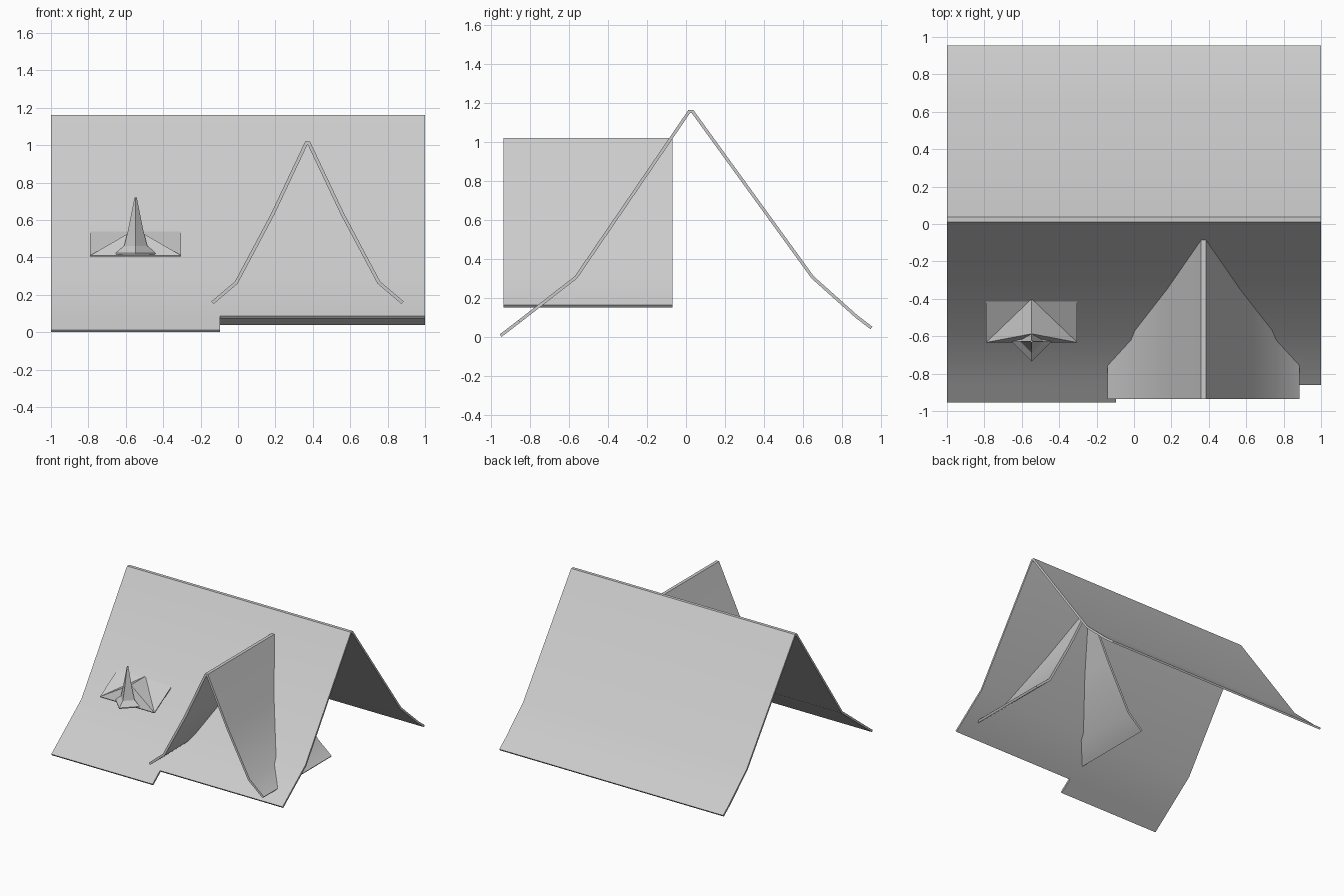
import bpy, bmesh, math

if "Cube" in bpy.data.objects:
    bpy.data.objects.remove(bpy.data.objects["Cube"])


def finish(name, bm, thickness=0.0, angle=28):
    """Turn a bmesh into an object, optionally thickened inward."""
    me = bpy.data.meshes.new(name)
    bm.to_mesh(me)
    bm.free()
    ob = bpy.data.objects.new(name, me)
    bpy.context.collection.objects.link(ob)
    bpy.ops.object.select_all(action='DESELECT')
    ob.select_set(True)
    bpy.context.view_layer.objects.active = ob
    if thickness:
        mod = ob.modifiers.new("thickness", 'SOLIDIFY')
        mod.thickness = thickness
        mod.offset = -1
        mod.use_even_offset = True
        bpy.ops.object.modifier_apply(modifier=mod.name)
    bpy.ops.object.shade_smooth_by_angle(angle=math.radians(angle))
    return ob


def sheet(name, profile, stations, along, thickness, skip=()):
    """Sweep an open profile along x or y; skip holds (row, column) cells left out."""
    bm = bmesh.new()
    grid = [[bm.verts.new((s, p, z) if along == 'x' else (p, s, z)) for s in stations]
            for p, z in profile]
    for i in range(len(profile) - 1):
        for j in range(len(stations) - 1):
            if (i, j) in skip:
                continue
            quad = [grid[i][j], grid[i][j + 1], grid[i + 1][j + 1], grid[i + 1][j]]
            bm.faces.new(quad if along == 'x' else quad[::-1])
    bmesh.ops.delete(bm, geom=[v for v in bm.verts if not v.link_faces], context='VERTS')
    return finish(name, bm, thickness)


# Main roof: flared eaves, right part of the front eave cut shorter
main_profile = [(-0.955, 0.013), (-0.86, 0.086), (-0.57, 0.311), (0.012, 1.163),
                (0.038, 1.163), (0.655, 0.311), (0.88, 0.11), (0.955, 0.053)]
sheet("main_roof", main_profile, [-1, -0.095, 1], 'x', 0.016, skip={(0, 1)})

# Front cross gable running through the front slope
cx = 0.372
half = [(0.514, 0.165), (0.388, 0.272), (0.195, 0.635), (0.013, 1.02)]
gable_profile = [(cx - d, z) for d, z in half] + [(cx + d, z) for d, z in reversed(half)]
sheet("cross_gable_roof", gable_profile, [-0.935, -0.07], 'y', 0.018)

# Dormer: sloping skirt with a small hipped roof on top
dx, hw = -0.547, 0.243
sheet("dormer_skirt", [(-0.633, 0.411), (-0.405, 0.545)], [dx - hw, dx + hw], 'x', 0.008)

bm = bmesh.new()
L, R, A, B = [bm.verts.new(c) for c in ((dx - hw, -0.633, 0.411), (dx + hw, -0.633, 0.411),
                                       (dx, -0.587, 0.552), (dx, -0.40, 0.552))]
for f in ((L, R, A), (L, A, B), (R, B, A), (L, B, R)):
    bm.faces.new(f)
bmesh.ops.recalc_face_normals(bm, faces=bm.faces)
finish("dormer_hip", bm)

# Four-sided spire with a flared foot
bm = bmesh.new()
rings = []
for r, z in [(0.108, 0.415), (0.108, 0.423), (0.062, 0.462), (0.042, 0.54), (0.006, 0.72)]:
    rings.append([bm.verts.new((dx + r * math.cos(k * math.pi / 2),
                                -0.627 + r * math.sin(k * math.pi / 2), z)) for k in range(4)])
for a, b in zip(rings, rings[1:]):
    for k in range(4):
        n = (k + 1) % 4
        bm.faces.new((a[k], a[n], b[n], b[k]))
bm.faces.new(rings[0][::-1])
bm.faces.new(rings[-1])
finish("spire", bm)
